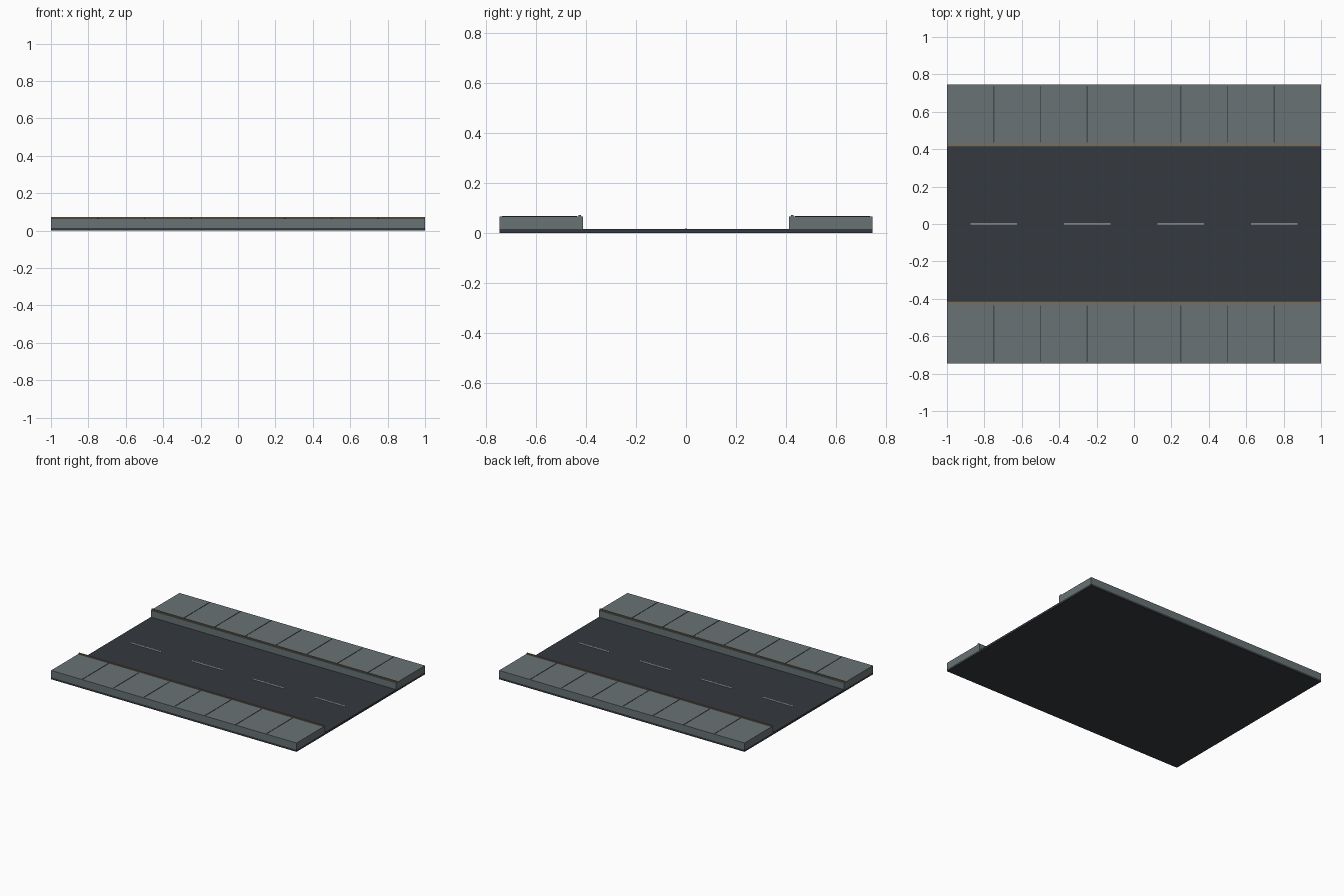
import bpy

if "Cube" in bpy.data.objects:
    bpy.data.objects.remove(bpy.data.objects["Cube"])


def material(name, color):
    m = bpy.data.materials.new(name)
    m.diffuse_color = (*color, 1)
    m.use_nodes = True
    m.node_tree.nodes["Principled BSDF"].inputs["Base Color"].default_value = m.diffuse_color
    return m


asphalt = material("asphalt", (0.035, 0.042, 0.05))
concrete = material("concrete", (0.14, 0.17, 0.175))
joint_grey = material("joint_grey", (0.06, 0.075, 0.08))
trim_tan = material("trim_tan", (0.2, 0.15, 0.09))
paint = material("paint", (0.6, 0.62, 0.6))


def box(name, x, y, z, mat):
    """Box from (min, max) ranges on each axis."""
    lo_hi = (x, y, z)
    bpy.ops.mesh.primitive_cube_add(size=1, location=[sum(r) / 2 for r in lo_hi])
    ob = bpy.context.object
    ob.name = name
    ob.scale = [r[1] - r[0] for r in lo_hi]
    bpy.ops.object.transform_apply(location=False, rotation=False, scale=True)
    ob.data.materials.append(mat)
    return ob


def span(a, b, side):
    return tuple(sorted((a * side, b * side)))


# Road slab
box("road_slab", (-1, 1), (-0.747, 0.747), (0, 0.015), asphalt)

# Dashed centre line
for i in range(4):
    cx = -0.75 + 0.5 * i
    box(f"lane_dash_{i + 1}", (cx - 0.125, cx + 0.125), (-0.004, 0.004),
        (0.014, 0.018), paint)

# Raised pavements with kerb trim and paving joints
for label, side in (("front", -1), ("back", 1)):
    box(f"{label}_pavement", (-1, 1), span(0.413, 0.747, side),
        (0.015, 0.065), concrete)
    box(f"{label}_kerb_trim", (-1, 1), span(0.42, 0.43, side),
        (0.064, 0.072), trim_tan)
    for i in range(7):
        cx = -0.75 + 0.25 * i
        box(f"{label}_paving_joint_{i + 1}", (cx - 0.003, cx + 0.003),
            span(0.437, 0.737, side), (0.064, 0.067), joint_grey)
